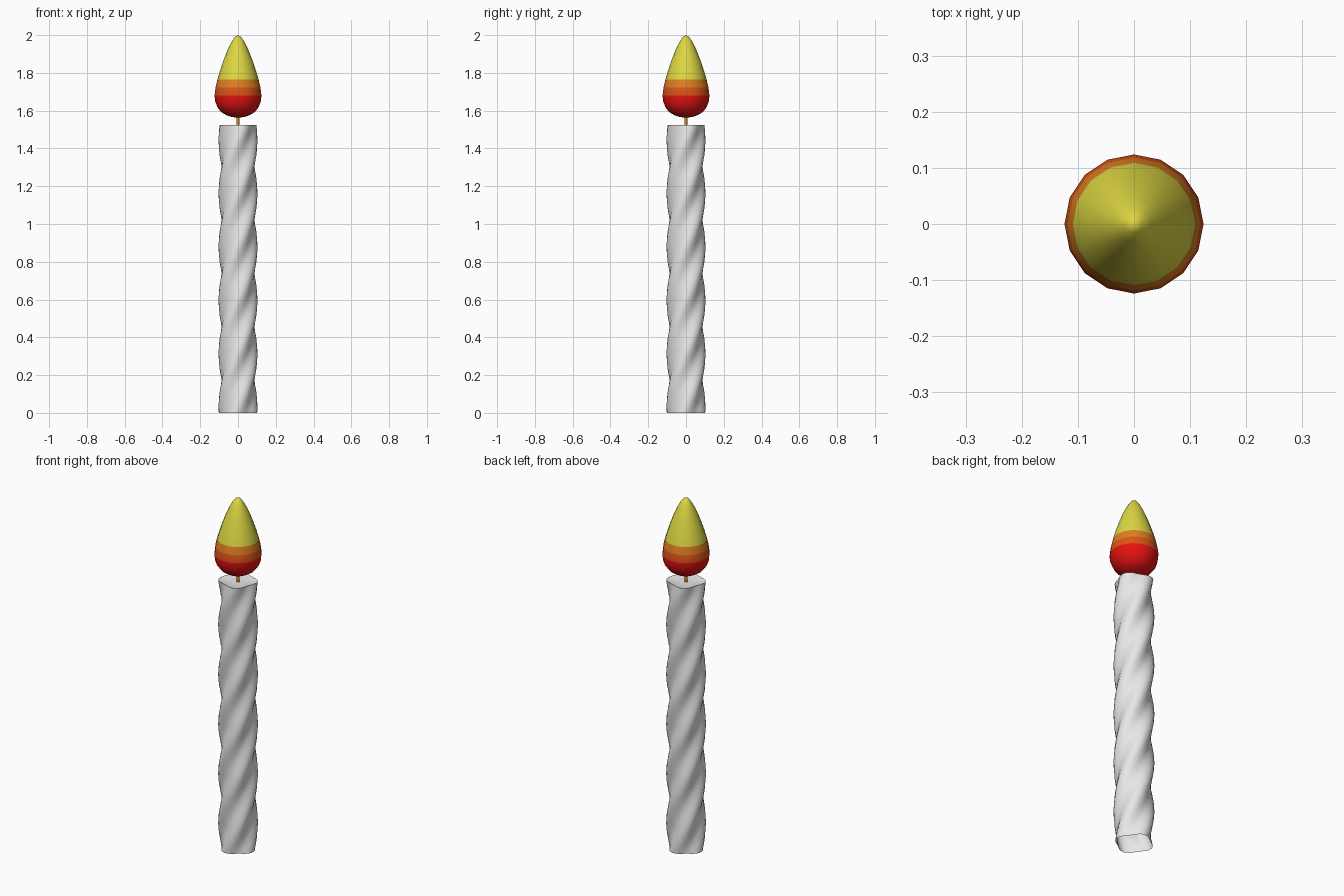
import bpy, bmesh, math

if "Cube" in bpy.data.objects:
    bpy.data.objects.remove(bpy.data.objects["Cube"])


def material(name, rgb):
    m = bpy.data.materials.new(name)
    m.diffuse_color = (*rgb, 1)
    m.use_nodes = True
    m.node_tree.nodes["Principled BSDF"].inputs["Base Color"].default_value = m.diffuse_color
    return m


white = material("wax white", (0.8, 0.8, 0.8))
red = material("flame red", (0.8, 0.006, 0.006))
deep_orange = material("deep orange", (0.72, 0.09, 0.008))
orange = material("orange", (0.72, 0.21, 0.016))
yellow = material("flame yellow", (0.72, 0.67, 0.055))


def build(name, rings, mats, rule=lambda z: 0, angle=60):
    """Skin a stack of rings; a one-point ring closes the end."""
    bm = bmesh.new()
    loops = [[bm.verts.new(p) for p in ring] for ring in rings]
    for a, b in zip(loops, loops[1:]):
        n = max(len(a), len(b))
        for i in range(n):
            j = (i + 1) % n
            if len(a) == 1:
                bm.faces.new((a[0], b[j], b[i]))
            elif len(b) == 1:
                bm.faces.new((a[i], a[j], b[0]))
            else:
                bm.faces.new((a[i], a[j], b[j], b[i]))
    for f in bm.faces:
        f.material_index = rule(f.calc_center_median().z)
    me = bpy.data.meshes.new(name)
    bm.to_mesh(me)
    bm.free()
    for m in mats:
        me.materials.append(m)
    ob = bpy.data.objects.new(name, me)
    bpy.context.collection.objects.link(ob)
    bpy.ops.object.select_all(action='DESELECT')
    ob.select_set(True)
    bpy.context.view_layer.objects.active = ob
    bpy.ops.object.shade_smooth_by_angle(angle=math.radians(angle))
    return ob


def circle(r, z, n=16):
    if r == 0:
        return [(0, 0, z)]
    return [(r * math.cos(math.tau * i / n), r * math.sin(math.tau * i / n), z)
            for i in range(n)]


# Twisted four-lobed candle, open underneath, with a shallow dished top
TOP, PITCH, SIDES = 1.525, 0.283, 32


def lobed(z, scale=1.0, drop=0.0):
    twist = (z - 0.03) / PITCH * math.pi / 2
    pts = []
    for i in range(SIDES):
        a = math.tau * i / SIDES
        r = (0.094 + 0.009 * math.cos(4 * a)) * scale
        pts.append((r * math.cos(a + twist), r * math.sin(a + twist), z - drop))
    return pts


rows = 64
body = [lobed(TOP * k / rows) for k in range(rows + 1)]
body += [lobed(TOP, 0.8, 0.005), lobed(TOP, 0.4, 0.008), [(0, 0, TOP - 0.008)]]
build("candle_body", body, [white])

# Wick
build("wick", [circle(0, 1.51, 8), circle(0.008, 1.51, 8),
               circle(0.008, 1.59, 8), circle(0, 1.59, 8)], [orange])

# Egg-shaped flame with colour bands by height
profile = [(0, 1.563), (0.03, 1.566), (0.06, 1.575), (0.09, 1.593),
           (0.11, 1.62), (0.121, 1.65), (0.124, 1.68), (0.119, 1.722),
           (0.109, 1.765), (0.096, 1.81), (0.081, 1.855), (0.064, 1.9),
           (0.047, 1.94), (0.031, 1.97), (0.015, 1.992), (0, 2.0)]
build("flame", [circle(r, z) for r, z in profile],
      [red, deep_orange, orange, yellow],
      lambda z: sum(z > h for h in (1.68, 1.722, 1.765)))
